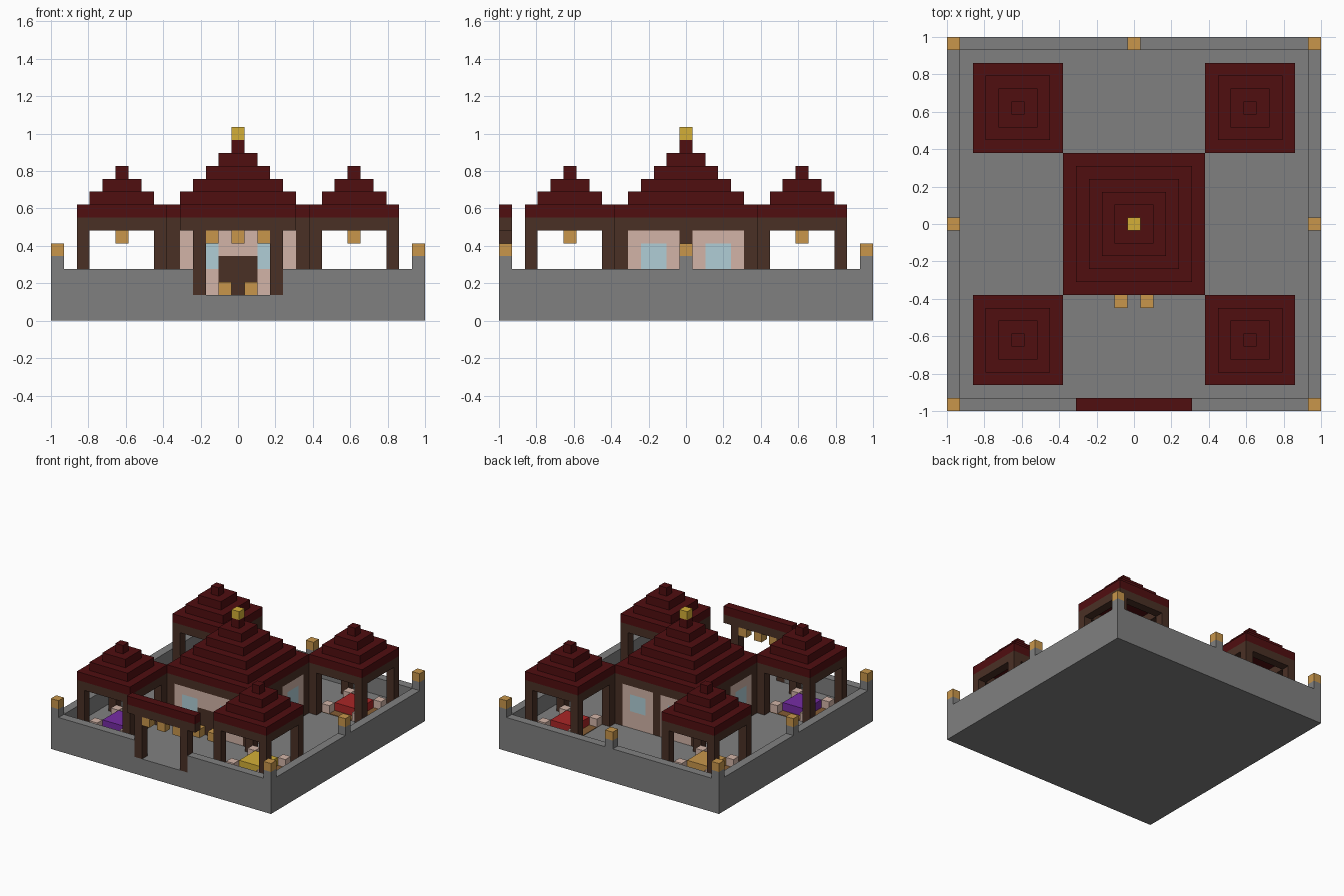
import bpy
import bmesh
from mathutils import Matrix, Vector

U = 2 / 29  # one block
cube = bpy.data.objects.get("Cube")
if cube:
    bpy.data.objects.remove(cube, do_unlink=True)


def material(name, r, g, b):
    """Flat material from 8-bit display values, stored as linear."""
    rgb = [((c / 255 + 0.055) / 1.055) ** 2.4 for c in (r, g, b)]
    m = bpy.data.materials.new(name)
    m.use_nodes = True
    m.diffuse_color = (*rgb, 1)
    bsdf = m.node_tree.nodes["Principled BSDF"]
    bsdf.inputs["Base Color"].default_value = (*rgb, 1)
    bsdf.inputs["Roughness"].default_value = 0.9
    return m


STONE = material("stone grey", 128, 128, 128)
ROOF = material("dark red tile", 80, 14, 16)
WOOD = material("dark wood", 74, 48, 37)
PLASTER = material("pale plaster", 210, 180, 167)
GLASS = material("pale blue glass", 176, 206, 214)
LAMP = material("amber lamp", 200, 150, 75)
GOLD = material("gold", 212, 175, 55)
PURPLE = material("purple cloth", 118, 44, 165)
RED = material("red cloth", 170, 38, 38)
PLANK = material("plank brown", 132, 92, 52)


def build(name, mat, boxes, at=(0, 0), turn=0):
    """One object from boxes (x0, x1, y0, y1, z0, z1) measured in blocks."""
    bm = bmesh.new()
    for x0, x1, y0, y1, z0, z1 in boxes:
        size = Vector((x1 - x0, y1 - y0, z1 - z0))
        mid = Vector((x0 + x1, y0 + y1, z0 + z1)) / 2
        bmesh.ops.create_cube(bm, size=1, matrix=Matrix.Translation(mid) @ Matrix.Diagonal(size).to_4x4())
    place = Matrix.Translation((at[0], at[1], 0)) @ Matrix.Rotation(turn, 4, "Z")
    bmesh.ops.transform(bm, matrix=Matrix.Scale(U, 4) @ place, verts=bm.verts)
    mesh = bpy.data.meshes.new(name)
    bm.to_mesh(mesh)
    bm.free()
    mesh.materials.append(mat)
    obj = bpy.data.objects.new(name, mesh)
    bpy.context.scene.collection.objects.link(obj)


def block(x, y, z0, z1, h=0.5):
    """Square column of half width h."""
    return (x - h, x + h, y - h, y + h, z0, z1)


def ring(h, z0, z1):
    """Square frame one block thick."""
    i = h - 1
    return [(-h, h, -h, -i, z0, z1), (-h, h, i, h, z0, z1),
            (-h, -i, -i, i, z0, z1), (i, h, -i, i, z0, z1)]


def stepped_roof(name, h, at=(0, 0)):
    """Tiers that shrink by one block on each side; returns the top height."""
    tiers = int(h + 0.5)
    build(name, ROOF, [block(0, 0, 8 + i, 9 + i, h - i) for i in range(tiers)], at)
    return 8 + tiers


SIGNS = (-1, 1)
CORNERS = [(sx, sy) for sx in SIGNS for sy in SIGNS]

# Courtyard base and perimeter wall, open at the gate
build("base", STONE, [block(0, 0, 0, 2, 14.5)])
build("perimeter_wall", STONE, [
    (-14.5, 14.5, 13.5, 14.5, 2, 4),
    (-14.5, -13.5, -14.5, 13.5, 2, 4), (13.5, 14.5, -14.5, 13.5, 2, 4),
    (-13.5, -3.5, -14.5, -13.5, 2, 4), (3.5, 13.5, -14.5, -13.5, 2, 4)])
lamp_spots = [(14 * sx, 14 * sy) for sx, sy in CORNERS] + [(0, 14), (-14, 0), (14, 0)]
build("wall_posts", STONE, [block(x, y, 4, 5) for x, y in lamp_spots])
build("wall_lamps", LAMP, [block(x, y, 5, 6) for x, y in lamp_spots])

# Gate
build("gate_posts", WOOD, [block(3 * s, -14, 2, 7) for s in SIGNS])
build("gate_beam", WOOD, [(-4.5, 4.5, -14.5, -13.5, 7, 8)])
build("gate_roof", ROOF, [(-4.5, 4.5, -14.5, -13.5, 8, 9)])
build("gate_lanterns", LAMP, [block(x, -14, 6, 7) for x in (-2, 0, 2)])

# Main hall frame and roof
build("hall_posts", WOOD, [block(5 * sx, 5 * sy, 2, 7) for sx, sy in CORNERS])
build("hall_beam", WOOD, ring(5.5, 7, 8))
top = stepped_roof("hall_roof", 5.5)
build("roof_finial", GOLD, [block(0, 0, top, top + 1)])

# Hall walls: each side is built facing the front, then turned
F, B = -5.5, -4.5
for i, side in enumerate(("front", "left", "back", "right")):
    turn = i * 1.5707963
    inner = 1.5 if side == "front" else 0.5
    wall, panes = [], []
    for s in SIGNS:
        def span(a, b, z0, z1):
            return (min(a * s, b * s), max(a * s, b * s), F, B, z0, z1)
        wall += [span(inner, 4.5, 2, 4), span(inner, 4.5, 6, 7), span(3.5, 4.5, 4, 6)]
        if inner < 1.5:
            wall.append(span(inner, 1.5, 4, 6))
        panes.append(span(1.5, 3.5, 4, 6))
    if side == "front":
        wall.append((-1.5, 1.5, F, B, 5, 7))
        build("front_door", WOOD, [(-1.5, 1.5, F, B, 2, 5)])
    else:
        build(side + "_middle_post", WOOD, [(-0.5, 0.5, F, B, 2, 7)], turn=turn)
    build(side + "_wall", PLASTER, wall, turn=turn)
    build(side + "_windows", GLASS, panes, turn=turn)
build("door_lamps", LAMP, [block(s, -6, 2, 3) for s in SIGNS])

# Four corner pavilions, each with its own table colour
cloths = {(-1, -1): PURPLE, (1, -1): GOLD, (1, 1): RED, (-1, 1): LAMP}
for (sx, sy), cloth in cloths.items():
    at = (9 * sx, 9 * sy)
    tag = ("back_" if sy > 0 else "front_") + ("left" if sx > 0 else "right") + "_pavilion_"
    build(tag + "floor", PLANK, [block(0, 0, 2, 2.06, 2.5)], at)
    build(tag + "posts", WOOD, [block(3 * a, 3 * b, 2, 7) for a, b in CORNERS], at)
    build(tag + "beam", WOOD, ring(3.5, 7, 8), at)
    stepped_roof(tag + "roof", 3.5, at)
    build(tag + "lantern", LAMP, [block(0, 0, 6, 7)], at)
    build(tag + "lantern_hanger", WOOD, [block(0, 0, 7, 8, 0.1)], at)
    build(tag + "table", cloth, [block(0, 0, 2, 3, 1.5)], at)
    build(tag + "stools", PLASTER, [block(2 * a, 2 * b, 2, 3) for a, b in CORNERS], at)
